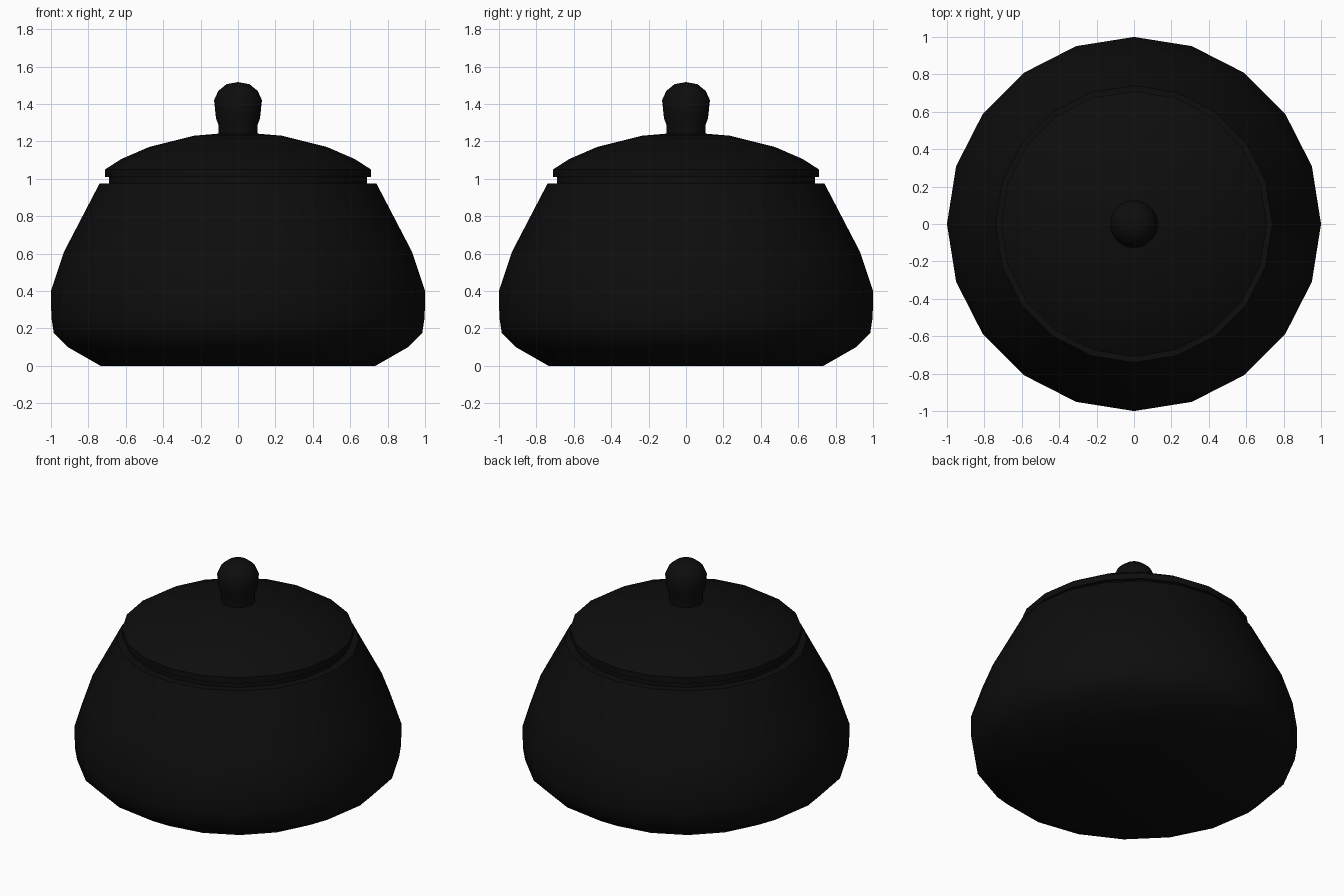
import bpy
import bmesh
from math import cos, sin, pi, radians

SIDES = 20

cube = bpy.data.objects.get("Cube")
if cube:
    bpy.data.objects.remove(cube, do_unlink=True)

black = bpy.data.materials.new("glossy black")
black.use_nodes = True
colour = (0.004, 0.004, 0.004, 1)
black.diffuse_color = colour
black.node_tree.nodes["Principled BSDF"].inputs["Base Color"].default_value = colour


def lathe(name, profile, smooth_angle=40):
    """Spin a (radius, height) profile round z; radius 0 makes a pole."""
    bm = bmesh.new()
    rings = []
    for r, z in profile:
        if r == 0:
            rings.append([bm.verts.new((0, 0, z))] * SIDES)
        else:
            rings.append([bm.verts.new((r * cos(2 * pi * i / SIDES),
                                        r * sin(2 * pi * i / SIDES), z))
                          for i in range(SIDES)])
    for low, high in zip(rings, rings[1:]):
        for i in range(SIDES):
            j = (i + 1) % SIDES
            corners = [low[i], low[j], high[j], high[i]]
            bm.faces.new(list(dict.fromkeys(corners)))
    bmesh.ops.recalc_face_normals(bm, faces=bm.faces)
    mesh = bpy.data.meshes.new(name)
    bm.to_mesh(mesh)
    bm.free()
    mesh.materials.append(black)
    obj = bpy.data.objects.new(name, mesh)
    bpy.context.collection.objects.link(obj)
    bpy.ops.object.select_all(action='DESELECT')
    obj.select_set(True)
    bpy.context.view_layer.objects.active = obj
    bpy.ops.object.shade_smooth_by_angle(angle=radians(smooth_angle))
    return obj


# Squat bowl with a flat rim and a hollow inside
lathe("pot_body", [
    (0, 0), (0.735, 0), (0.91, 0.1), (0.985, 0.175), (0.998, 0.26), (1, 0.4),
    (0.93, 0.61), (0.74, 0.975), (0.69, 0.975), (0.87, 0.6), (0.93, 0.4),
    (0.86, 0.15), (0.7, 0.06), (0, 0.06)])

# Domed lid with a narrower collar resting in the rim
lathe("lid", [
    (0, 0.96), (0.69, 0.96), (0.69, 1.01), (0.71, 1.01), (0.71, 1.05),
    (0.625, 1.105), (0.475, 1.17), (0.235, 1.23), (0, 1.25)])

# Rounded knob on a short neck
lathe("lid_knob", [
    (0, 1.22), (0.105, 1.22), (0.104, 1.285), (0.118, 1.325), (0.128, 1.42),
    (0.105, 1.47), (0.062, 1.505), (0, 1.517)])
